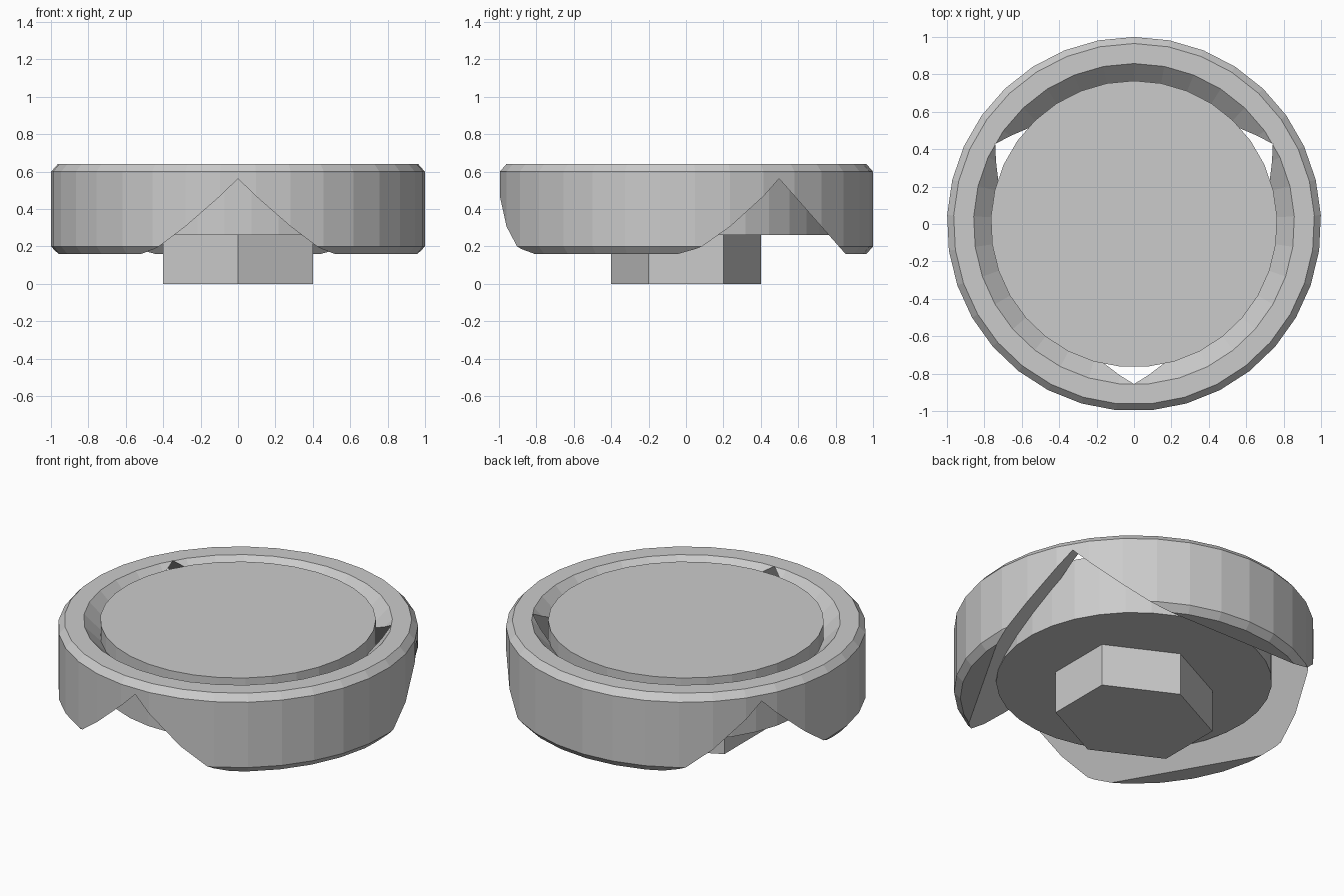
import bpy, bmesh
from math import sin, cos, pi

if "Cube" in bpy.data.objects:
    bpy.data.objects.remove(bpy.data.objects["Cube"])

SIDES = 33


def add_object(name, bm):
    bmesh.ops.recalc_face_normals(bm, faces=bm.faces)
    mesh = bpy.data.meshes.new(name)
    bm.to_mesh(mesh)
    bm.free()
    obj = bpy.data.objects.new(name, mesh)
    bpy.context.collection.objects.link(obj)
    return obj


def circle(bm, r, z, n, start=pi / 2, sx=1.0):
    return [bm.verts.new((sx * r * cos(start + 2 * pi * i / n),
                          r * sin(start + 2 * pi * i / n), z)) for i in range(n)]


def bridge(bm, a, b):
    n = len(a)
    for i in range(n):
        j = (i + 1) % n
        bm.faces.new((a[i], a[j], b[j], b[i]))


def prism(name, r, z0, z1, n, sx=1.0):
    bm = bmesh.new()
    low, top = circle(bm, r, z0, n, sx=sx), circle(bm, r, z1, n, sx=sx)
    bridge(bm, low, top)
    bm.faces.new(low)
    bm.faces.new(top)
    return add_object(name, bm)


# Outer ring: closed profile with chamfered rims and sloped inner lip
profile = [(0.766, 0.16), (0.965, 0.16), (1.0, 0.2), (1.0, 0.6),
           (0.965, 0.64), (0.858, 0.64), (0.766, 0.547)]
bm = bmesh.new()
loops = [circle(bm, r, z, SIDES) for r, z in profile]
for k, loop in enumerate(loops):
    bridge(bm, loop, loops[(k + 1) % len(loops)])
ring = add_object("outer_ring", bm)

# Three-sided pyramid hollows the underside, its edges making the notches
apex, slope, base = 1.127, 1.134, -0.2
bm = bmesh.new()
corners = circle(bm, 2 * (apex - base) / slope, base, 3, start=-pi / 2)
tip = bm.verts.new((0, 0, apex))
bm.faces.new(corners)
for i in range(3):
    bm.faces.new((corners[i], corners[(i + 1) % 3], tip))
cutter = add_object("underside_cutter", bm)
cutter.hide_render = True
cutter.hide_set(True)

mod = ring.modifiers.new("underside", "BOOLEAN")
mod.operation = "DIFFERENCE"
mod.solver = "EXACT"
mod.object = cutter

# Central disc, flush with the top of the ring
prism("centre_disc", 0.766, 0.26, 0.64, SIDES)

# Six-sided foot, slightly wide in x
prism("hex_foot", 0.4, 0.0, 0.26, 6, sx=1.155)
